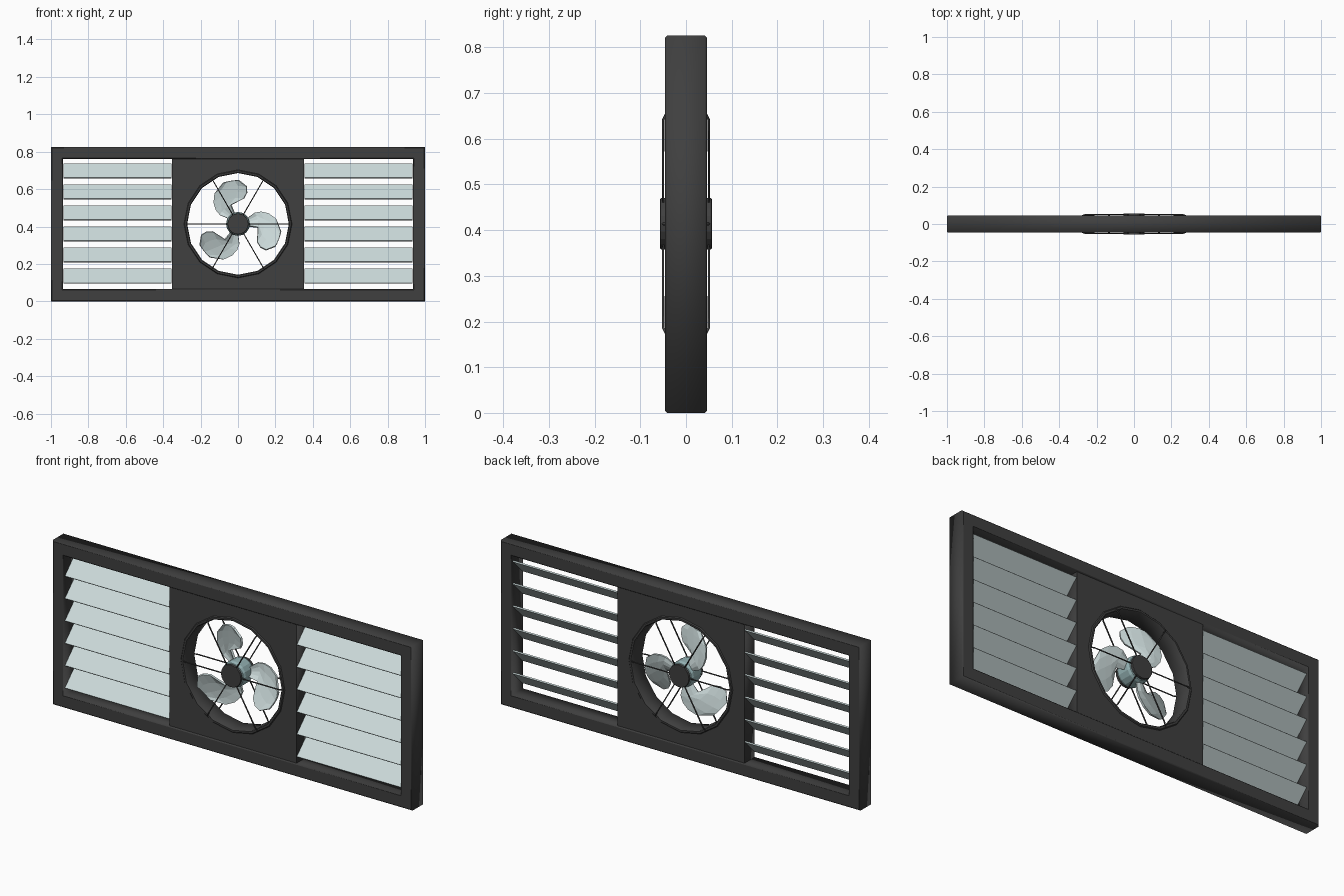
import bpy, bmesh
from math import sin, cos, pi, radians
from mathutils import Matrix

if "Cube" in bpy.data.objects:
    bpy.data.objects.remove(bpy.data.objects["Cube"])

CZ = 0.414  # height of the fan axis


def material(name, rgb):
    m = bpy.data.materials.new(name)
    m.diffuse_color = (*rgb, 1)
    m.use_nodes = True
    m.node_tree.nodes["Principled BSDF"].inputs["Base Color"].default_value = m.diffuse_color
    return m


DARK = material("dark_grey", (0.05, 0.05, 0.05))
PALE = material("pale_grey", (0.6, 0.7, 0.7))
TEAL = material("teal_grey", (0.3, 0.45, 0.46))


def add_mesh(name, bm, mat):
    bmesh.ops.recalc_face_normals(bm, faces=bm.faces)
    me = bpy.data.meshes.new(name)
    bm.to_mesh(me)
    bm.free()
    me.materials.append(mat)
    ob = bpy.data.objects.new(name, me)
    bpy.context.collection.objects.link(ob)
    return ob


def curve_object(name, splines, mat, dims, **settings):
    cu = bpy.data.curves.new(name, 'CURVE')
    cu.dimensions = dims
    for key, val in settings.items():
        setattr(cu, key, val)
    for pts in splines:
        s = cu.splines.new('POLY')
        s.points.add(len(pts) - 1)
        for p, co in zip(s.points, pts):
            p.co = (*co, 1)
        s.use_cyclic_u = True
    cu.materials.append(mat)
    ob = bpy.data.objects.new(name, cu)
    bpy.context.collection.objects.link(ob)
    bpy.ops.object.select_all(action='DESELECT')
    ob.select_set(True)
    bpy.context.view_layer.objects.active = ob
    bpy.ops.object.convert(target='MESH')
    return bpy.context.object


def plate(name, outlines, half, bevel, mat):
    """Flat plate in the xz plane; outlines after the first are holes."""
    ob = curve_object(name, [[(x, z, 0) for x, z in o] for o in outlines], mat, '2D',
                      fill_mode='BOTH', extrude=half - bevel, bevel_depth=bevel,
                      bevel_resolution=0, offset=-bevel)
    ob.data.transform(Matrix.Rotation(pi / 2, 4, 'X'))
    return ob


def rect(x0, x1, z0, z1):
    return [(x0, z0), (x1, z0), (x1, z1), (x0, z1)]


def ring(r, n=16):
    return [(r * cos(2 * pi * i / n), CZ + r * sin(2 * pi * i / n)) for i in range(n)]


def disc(name, r, y0, y1, mat, n, bevel):
    bm = bmesh.new()
    bmesh.ops.create_cone(bm, cap_ends=True, segments=n, radius1=r, radius2=r, depth=abs(y1 - y0))
    rims = [e for e in bm.edges if abs(e.verts[0].co.z - e.verts[1].co.z) < 1e-5]
    bmesh.ops.bevel(bm, geom=rims, offset=bevel, segments=2, affect='EDGES', profile=0.5)
    bm.transform(Matrix.Translation((0, (y0 + y1) / 2, CZ)) @ Matrix.Rotation(pi / 2, 4, 'X'))
    return add_mesh(name, bm, mat)


# Outer frame, centre panel and the rim of the fan opening
plate("outer_frame", [rect(-1, 1, 0, 0.826), rect(-0.935, 0.935, 0.065, 0.762)], 0.046, 0.005, DARK)
plate("fan_panel", [rect(-0.354, 0.354, 0.06, 0.766), ring(0.28)], 0.04, 0.001, DARK)
plate("opening_rim", [ring(0.289), ring(0.272)], 0.045, 0.004, DARK)

# Tilted slats: lower edge to the front, six on each side
for side, cx in (("left", -0.645), ("right", 0.645)):
    for i in range(6):
        bm = bmesh.new()
        bmesh.ops.create_cube(bm, size=1)
        bm.transform(Matrix.Translation((cx, 0, 0.135 + 0.1125 * i))
                     @ Matrix.Rotation(radians(-45), 4, 'X')
                     @ Matrix.Diagonal((0.578, 0.007, 0.108, 1)))
        add_mesh(f"{side}_slat_{i + 1}", bm, PALE)

# Guard wires: rounded loops running over the front and back of the fan
for k in range(6):
    a = k * pi / 3
    half_loop = [(0.04, -0.05), (0.262, -0.05), (0.274, -0.045), (0.279, -0.034)]
    loop = half_loop + [(r, -y) for r, y in reversed(half_loop)]
    curve_object(f"guard_wire_{k + 1}", [[(r * cos(a), y, CZ + r * sin(a)) for r, y in loop]],
                 DARK, '3D', bevel_depth=0.0035, bevel_resolution=0)

# Hub with a dark cap on each end
disc("hub", 0.064, -0.046, 0.046, TEAL, 16, 0.018)
disc("front_cap", 0.056, -0.057, -0.043, DARK, 20, 0.003)
disc("back_cap", 0.056, 0.043, 0.057, DARK, 20, 0.003)

# Fan blades: rows of (radius, upper angle, lower angle), pitched and slightly cupped
ROWS = [(0.05, 30, -12), (0.108, 34, -10), (0.14, 28, -43),
        (0.173, 19, -46), (0.205, 8, -43), (0.233, -10, -31)]
COLS = 5
for b in range(3):
    bm = bmesh.new()
    grid = []
    for r, hi, lo in ROWS:
        row = []
        for j in range(COLS):
            u = j / (COLS - 1)
            a = radians(lo + (hi - lo) * u)
            y = 0.34 * (r * sin(a) + 0.035) + 0.01 * (4 * u * (1 - u) - 0.5)
            row.append(bm.verts.new((r * cos(a), y, r * sin(a))))
        grid.append(row)
    for r0, r1 in zip(grid, grid[1:]):
        for j in range(COLS - 1):
            bm.faces.new((r0[j], r0[j + 1], r1[j + 1], r1[j]))
    bm.transform(Matrix.Translation((0, 0, CZ)) @ Matrix.Rotation(radians(120 * b), 4, 'Y'))
    ob = add_mesh(f"fan_blade_{b + 1}", bm, PALE)
    mod = ob.modifiers.new("thickness", 'SOLIDIFY')
    mod.thickness = 0.01
    mod.offset = 0
